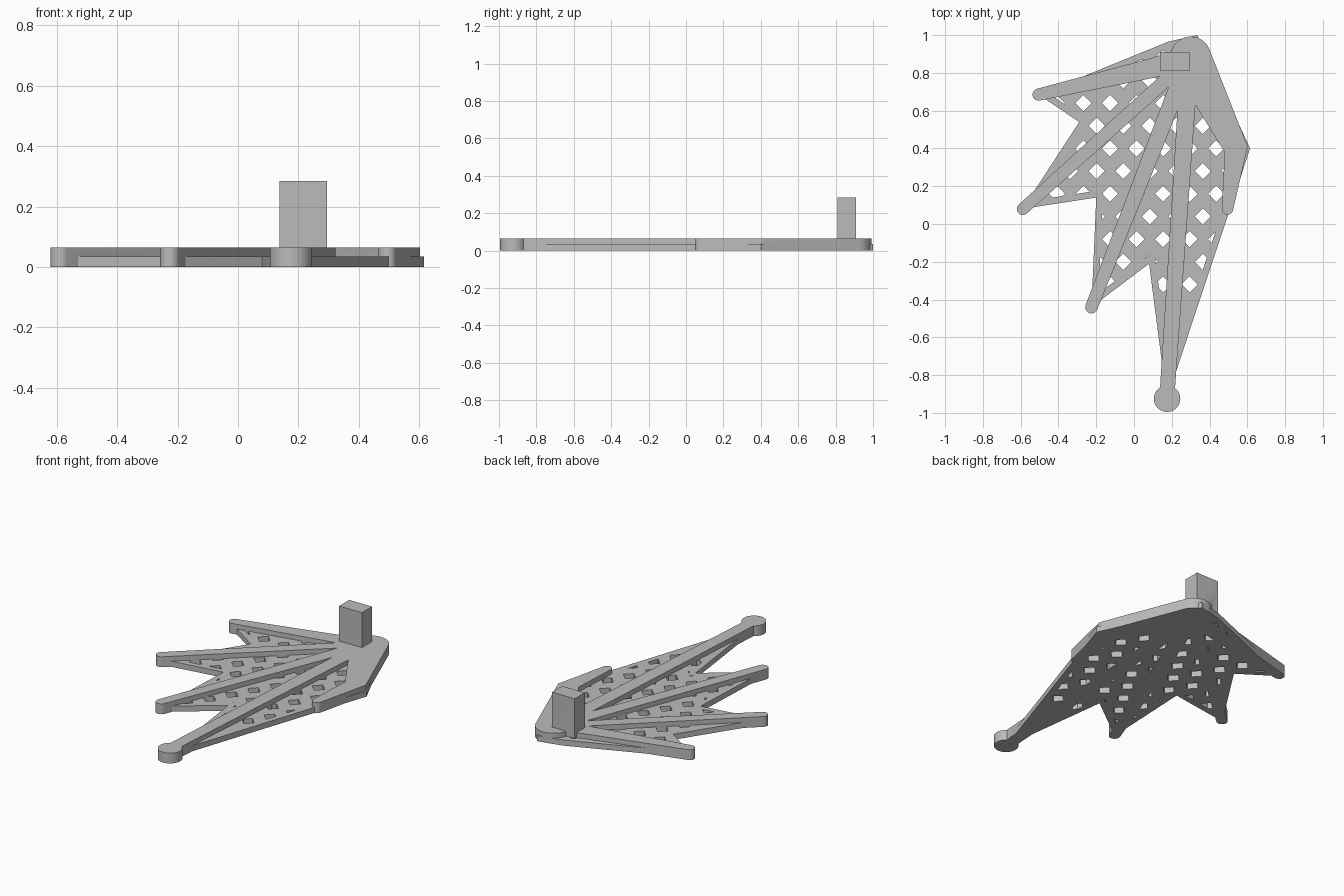
import bpy, bmesh, math
from mathutils import Vector

if "Cube" in bpy.data.objects:
    bpy.data.objects.remove(bpy.data.objects["Cube"])

grey = bpy.data.materials.new("plain grey")
grey.diffuse_color = (0.5, 0.5, 0.5, 1)
grey.use_nodes = True
grey.node_tree.nodes["Principled BSDF"].inputs["Base Color"].default_value = grey.diffuse_color

WEB_TOP, RIB_TOP = 0.035, 0.065


def prisms(name, outlines, z0, z1):
    """Extrude one or more counter-clockwise outlines into a single object."""
    bm = bmesh.new()
    for pts in outlines:
        face = bm.faces.new([bm.verts.new((x, y, z0)) for x, y in pts])
        top = bmesh.ops.extrude_face_region(bm, geom=[face])
        bmesh.ops.translate(bm, vec=(0, 0, z1 - z0),
                            verts=[g for g in top["geom"] if isinstance(g, bmesh.types.BMVert)])
    bmesh.ops.recalc_face_normals(bm, faces=bm.faces)
    mesh = bpy.data.meshes.new(name)
    bm.to_mesh(mesh)
    bm.free()
    mesh.materials.append(grey)
    obj = bpy.data.objects.new(name, mesh)
    bpy.context.collection.objects.link(obj)
    return obj


def boolean(obj, other, operation):
    """Apply a boolean and remove the helper."""
    mod = obj.modifiers.new(operation, "BOOLEAN")
    mod.operation, mod.object, mod.solver = operation, other, "EXACT"
    bpy.context.view_layer.objects.active = obj
    bpy.ops.object.modifier_apply(modifier=mod.name)
    bpy.data.objects.remove(other)


def arc(cx, cy, r, a0, a1, n=14):
    angles = [math.radians(a0 + (a1 - a0) * i / n) for i in range(n + 1)]
    return [(cx + r * math.cos(a), cy + r * math.sin(a)) for a in angles]


def inset(pts, d):
    """Move every edge of a counter-clockwise outline inwards by d."""
    out = []
    for i, p in enumerate(pts):
        p = Vector(p)
        e0 = (p - Vector(pts[i - 1])).normalized()
        e1 = (Vector(pts[(i + 1) % len(pts)]) - p).normalized()
        n0, n1 = Vector((-e0.y, e0.x)), Vector((-e1.y, e1.x))
        out.append(tuple(p + (n0 + n1) * d / (1 + n0.dot(n1))))
    return out


# Thin webbing between the fingers
web_outline = [(0.335, 1.0), (0.18, 0.965), (-0.505, 0.685), (-0.29, 0.54), (-0.59, 0.08),
               (-0.20, 0.14), (-0.225, -0.44), (0.08, -0.21), (0.173, -0.93), (0.615, 0.40)]
web = prisms("hand", [web_outline], 0, WEB_TOP)

# Staggered diamond holes, kept clear of the web border
diamonds = []
for row in range(-6, 6):
    for col in range(-4, 6):
        cx = -0.127 + 0.1405 * col + (0.07 if row % 2 else 0)
        cy = 0.40 + 0.12 * row
        diamonds.append([(cx + 0.043, cy), (cx, cy + 0.043), (cx - 0.043, cy), (cx, cy - 0.043)])
holes = prisms("hole_cutters", diamonds, -0.05, 0.1)
boolean(holes, prisms("hole_area", [inset(web_outline, 0.035)], -0.04, 0.09), "INTERSECT")
boolean(web, holes, "DIFFERENCE")

# Thick palm with five round-tipped fingers
rib_outline = (
    arc(0.30, 0.885, 0.107, 22, 165, 20)
    + [(0.08, 0.875)]
    + arc(-0.505, 0.685, 0.032, 104, 284)
    + [(0.135, 0.78)]
    + arc(-0.588, 0.08, 0.032, 131, 311)
    + [(0.183, 0.725)]
    + arc(-0.225, -0.44, 0.033, 159, 339)
    + [(0.23, 0.60)]
    + arc(0.175, -0.925, 0.07, 122, 413, 28)
    + [(0.325, 0.63), (0.48, 0.38)]
    + arc(0.495, 0.08, 0.03, 180, 350)
    + [(0.602, 0.41)]
)
ribs = prisms("fingers", [rib_outline], 0, RIB_TOP)
boolean(web, ribs, "UNION")

# Upright block at the wrist
block = prisms("wrist_block", [[(0.137, 0.81), (0.295, 0.81), (0.295, 0.91), (0.137, 0.91)]],
               WEB_TOP, 0.285)
boolean(web, block, "UNION")

# Rounded tips shade smooth, corners stay sharp
bpy.ops.object.select_all(action="DESELECT")
web.select_set(True)
bpy.context.view_layer.objects.active = web
bpy.ops.object.shade_smooth_by_angle(angle=math.radians(30))
